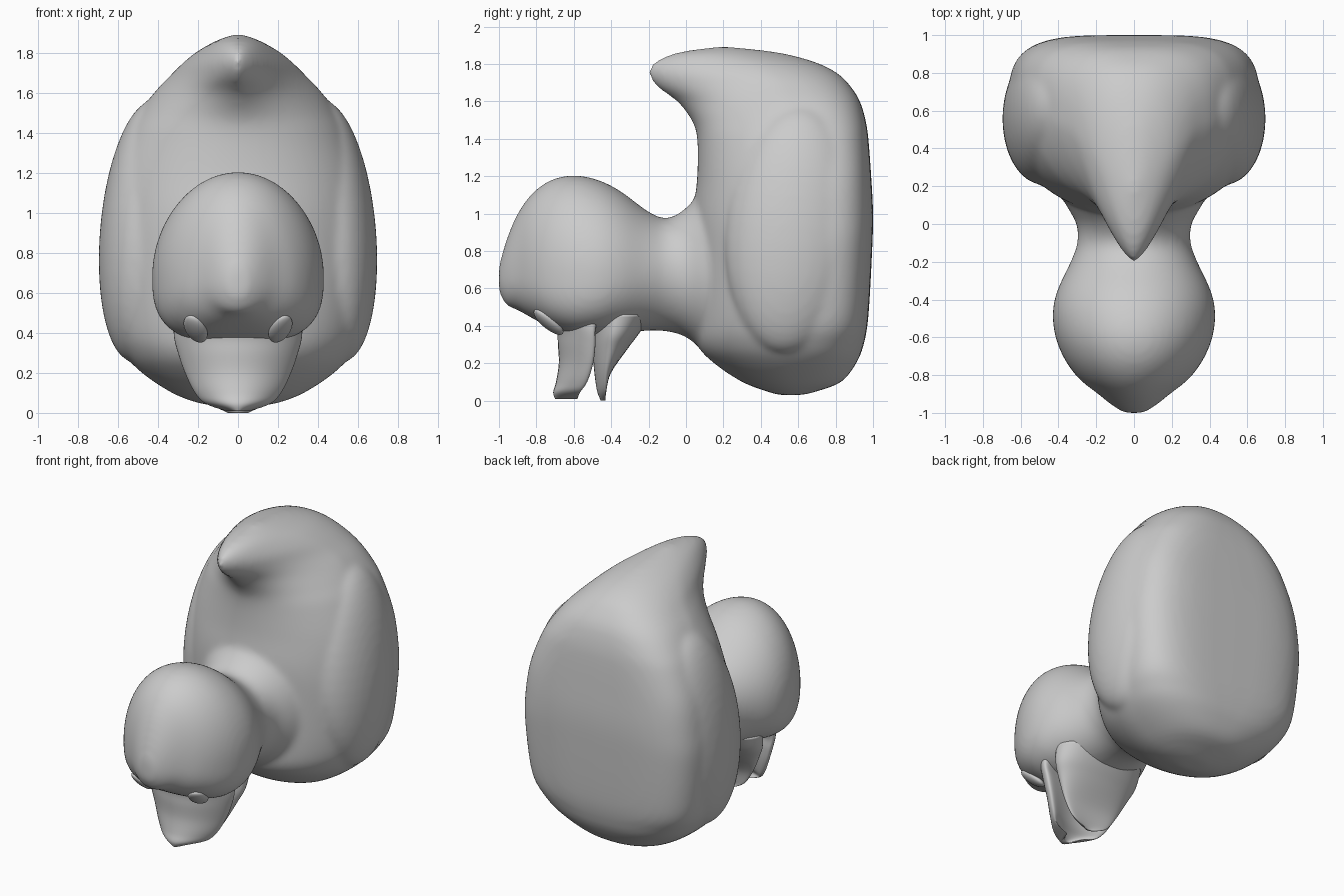
import bpy, bmesh, math
from mathutils import Vector, Matrix


def catmull(a, b, c, d, t):
    return 0.5 * (2*b + (c-a)*t + (2*a-5*b+4*c-d)*t*t + (3*b-a-3*c+d)*t**3)


def loft(name, axis, rows, n=64, steps=5, bend=0.0):
    """rows: (position, low, high, middle, half width, low power, high power)"""
    secs = []
    for i in range(len(rows) - 1):
        q = [rows[max(i-1, 0)], rows[i], rows[i+1], rows[min(i+2, len(rows)-1)]]
        for s in range(steps):
            secs.append([catmull(*v, s / steps) for v in zip(*q)])
    secs.append(rows[-1])
    bm = bmesh.new()
    rings = []
    for pos, lo, hi, mid, w, pl, ph in secs:
        ring = []
        for k in range(n):
            a = 2 * math.pi * k / n
            c, s = math.cos(a), math.sin(a)
            p = ph if s >= 0 else pl
            u = math.copysign(abs(c) ** (2/p), c)
            v = abs(s) ** (2/p)
            h = mid + (hi-mid)*v if s >= 0 else mid - (mid-lo)*v
            h += bend * u * u
            ring.append(bm.verts.new((u*w, h, pos) if axis == 'z' else (u*w, pos, h)))
        rings.append(ring)
    for r, q in zip(rings, rings[1:]):
        for k in range(n):
            bm.faces.new((r[k], r[(k+1) % n], q[(k+1) % n], q[k]))
    bm.faces.new(rings[0])
    bm.faces.new(rings[-1])
    bmesh.ops.recalc_face_normals(bm, faces=bm.faces)
    return finish(name, bm)


def finish(name, bm):
    me = bpy.data.meshes.new(name)
    bm.to_mesh(me)
    bm.free()
    for f in me.polygons:
        f.use_smooth = True
    ob = bpy.data.objects.new(name, me)
    bpy.context.collection.objects.link(ob)
    return ob


def ellipsoid(name, loc, radii, rot):
    bm = bmesh.new()
    bmesh.ops.create_uvsphere(bm, u_segments=48, v_segments=24, radius=1)
    bm.transform(Matrix.Translation(loc) @ rot @ Matrix.Diagonal((*radii, 1)))
    return finish(name, bm)


# Body and upturned tail, stacked slices along z
body = loft("body", 'z', [
    (0.03, 0.50, 0.62, 0.56, 0.08, 2, 2),
    (0.05, 0.43, 0.70, 0.56, 0.20, 2, 2),
    (0.10, 0.30, 0.83, 0.56, 0.33, 2, 2.3),
    (0.20, 0.15, 0.91, 0.56, 0.48, 2, 2.8),
    (0.30, 0.06, 0.95, 0.56, 0.57, 2, 3.2),
    (0.45, 0.04, 0.975, 0.56, 0.63, 2, 3.8),
    (0.80, 0.04, 0.995, 0.56, 0.665, 2, 4),
    (1.00, 0.04, 1.00, 0.56, 0.655, 2, 4),
    (1.20, 0.06, 0.99, 0.56, 0.62, 2, 4),
    (1.40, 0.06, 0.975, 0.56, 0.545, 1.9, 3.7),
    (1.50, 0.03, 0.96, 0.56, 0.49, 1.7, 3.4),
    (1.60, -0.05, 0.93, 0.55, 0.42, 1.45, 3),
    (1.68, -0.16, 0.88, 0.52, 0.345, 1.35, 2.7),
    (1.75, -0.20, 0.81, 0.45, 0.275, 1.4, 2.4),
    (1.81, -0.17, 0.69, 0.37, 0.20, 1.5, 2.2),
    (1.86, -0.05, 0.50, 0.25, 0.11, 1.8, 2),
    (1.89, 0.15, 0.25, 0.20, 0.03, 2, 2)])

# Neck and head, slices along y
head = loft("neck_and_head", 'y', [
    (0.30, 0.16, 1.20, 0.68, 0.46, 2, 2),
    (0.12, 0.25, 1.15, 0.68, 0.37, 2, 2),
    (0.00, 0.34, 1.03, 0.68, 0.305, 2, 2),
    (-0.10, 0.37, 0.975, 0.68, 0.30, 2, 2),
    (-0.20, 0.375, 1.01, 0.68, 0.335, 2.1, 2),
    (-0.35, 0.36, 1.12, 0.68, 0.405, 2.4, 2),
    (-0.47, 0.35, 1.18, 0.68, 0.43, 2.8, 2),
    (-0.60, 0.35, 1.205, 0.68, 0.415, 3, 2),
    (-0.72, 0.39, 1.18, 0.68, 0.365, 3, 2),
    (-0.82, 0.44, 1.11, 0.67, 0.29, 2.6, 2),
    (-0.90, 0.485, 1.00, 0.66, 0.19, 2.2, 2),
    (-0.96, 0.51, 0.86, 0.65, 0.115, 2, 2),
    (-1.00, 0.58, 0.72, 0.64, 0.05, 2, 2)])

# Wings swelling out of both flanks
wings = [ellipsoid("wing", Vector((s*0.47, 0.57, 0.91)), (0.22, 0.36, 0.66),
                   Matrix.Rotation(math.radians(-5), 4, 'X') @
                   Matrix.Rotation(math.radians(s*-5), 4, 'Y')) for s in (-1, 1)]

# Fuse the soft forms into one skin
bpy.ops.object.select_all(action='DESELECT')
for ob in [body, head] + wings:
    ob.select_set(True)
bpy.context.view_layer.objects.active = body
bpy.ops.object.join()
rm = body.modifiers.new("fuse", 'REMESH')
rm.mode = 'VOXEL'
rm.voxel_size = 0.018
rm.use_smooth_shade = True
sm = body.modifiers.new("soften", 'SMOOTH')
sm.factor = 0.5
sm.iterations = 12

# Upper and lower beak
loft("upper_beak", 'z', [
    (0.46, -0.72, -0.48, -0.60, 0.32, 2.2, 2.2),
    (0.38, -0.69, -0.53, -0.60, 0.32, 2.2, 2.2),
    (0.30, -0.685, -0.53, -0.60, 0.30, 2.2, 2.2),
    (0.20, -0.68, -0.545, -0.61, 0.265, 2.2, 2.2),
    (0.10, -0.695, -0.58, -0.64, 0.215, 2.2, 2.2),
    (0.045, -0.71, -0.63, -0.67, 0.16, 2, 2),
    (0.01, -0.70, -0.665, -0.68, 0.06, 2, 2)], n=48, bend=0.10)
loft("lower_beak", 'z', [
    (0.46, -0.50, -0.18, -0.38, 0.32, 2, 2),
    (0.36, -0.50, -0.25, -0.40, 0.31, 2, 2),
    (0.28, -0.50, -0.31, -0.42, 0.275, 2, 2),
    (0.15, -0.49, -0.40, -0.445, 0.21, 2, 2),
    (0.05, -0.475, -0.43, -0.452, 0.14, 2, 2),
    (0.00, -0.455, -0.445, -0.45, 0.05, 2, 2)], n=48, bend=0.02)

# Eyes, flat ovals lying on the face
for s, side in ((-1, "left"), (1, "right")):
    normal = Vector((s*0.35, -0.55, -0.76)).normalized()
    long_axis = Vector((s*0.25, -0.8, 0.6))
    long_axis = (long_axis - normal * long_axis.dot(normal)).normalized()
    rot = Matrix((long_axis, normal.cross(long_axis), normal)).transposed().to_4x4()
    ellipsoid("eye_" + side, Vector((s*0.212, -0.735, 0.42)), (0.10, 0.06, 0.03), rot)
